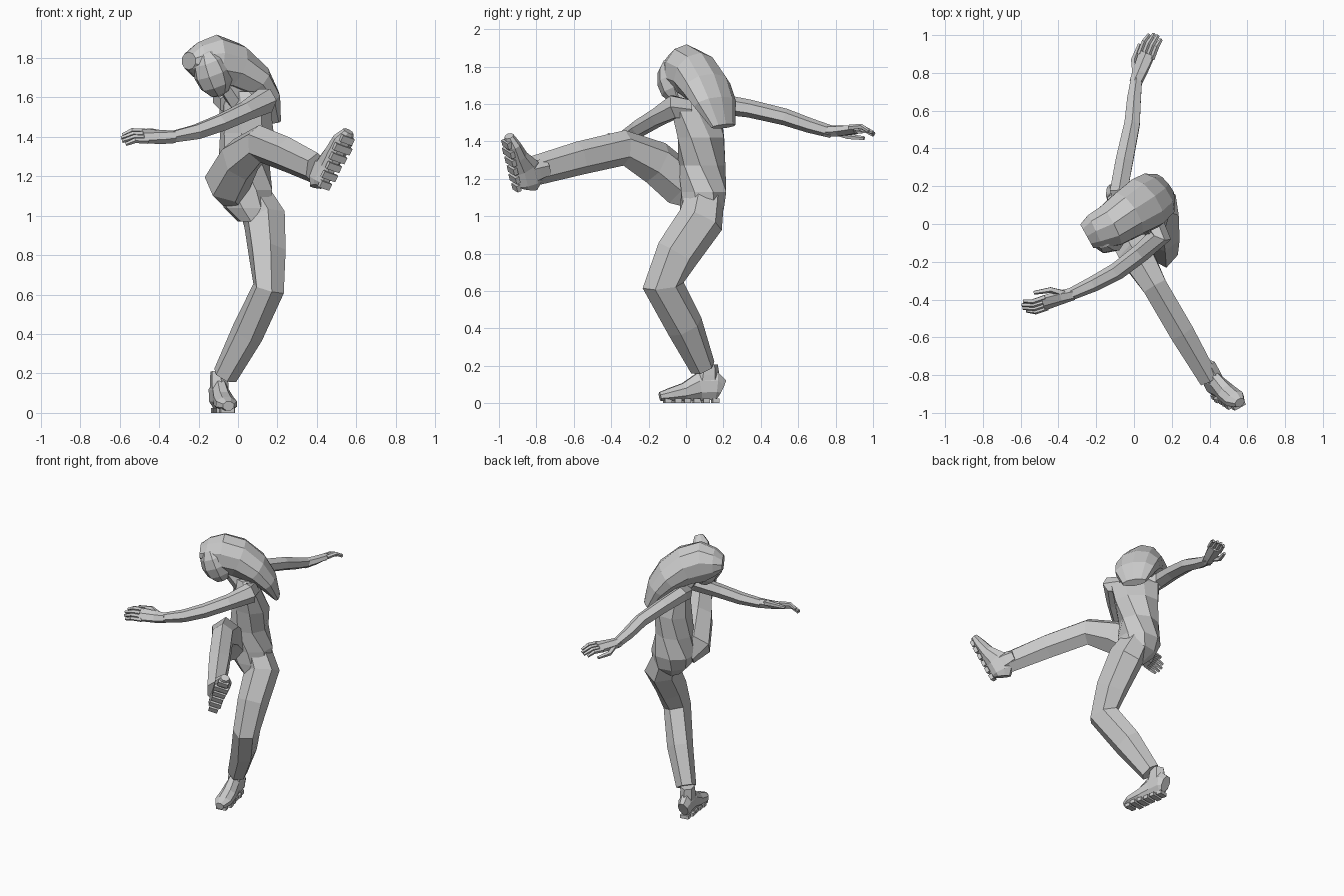
import bpy, bmesh, math
from mathutils import Vector, Matrix

I4 = Matrix.Identity(4)


def finish(name, bm, mat=I4):
    bmesh.ops.recalc_face_normals(bm, faces=bm.faces)
    me = bpy.data.meshes.new(name)
    bm.to_mesh(me)
    bm.free()
    me.transform(mat)
    ob = bpy.data.objects.new(name, me)
    bpy.context.collection.objects.link(ob)
    return ob


def skin(name, loops, mat=I4):
    """Join rings of points with faces and cap both ends."""
    bm = bmesh.new()
    rows = [[bm.verts.new(p) for p in loop] for loop in loops]
    n = len(rows[0])
    for r, s in zip(rows, rows[1:]):
        for i in range(n):
            j = (i + 1) % n
            bm.faces.new((r[i], r[j], s[j], s[i]))
    bm.faces.new(rows[0])
    bm.faces.new(rows[-1])
    return finish(name, bm, mat)


def ellipse(c, u, v, n):
    angs = [2 * math.pi * (i + .5) / n for i in range(n)]
    return [c + u * math.cos(t) + v * math.sin(t) for t in angs]


def tube(name, rings, side, n=6, mat=I4):
    """Rings are (x, y, z, half width along side, half depth)."""
    pts = [Vector(r[:3]) for r in rings]
    loops = []
    for i, r in enumerate(rings):
        t = (pts[min(i + 1, len(pts) - 1)] - pts[max(i - 1, 0)]).normalized()
        u = Vector(side)
        u = (u - t * u.dot(t)).normalized()
        loops.append(ellipse(pts[i], u * r[3], t.cross(u) * r[4], n))
    return skin(name, loops, mat)


def frame(origin, x, z):
    x = Vector(x).normalized()
    z = Vector(z)
    z = (z - x * z.dot(x)).normalized()
    m = Matrix((x, z.cross(x), z)).transposed().to_4x4()
    m.translation = Vector(origin)
    return m


# Torso: horizontal sections that twist from the hips to the shoulders
sections = [(.075, .06, .97, .075, .08, 15), (.05, .085, 1.04, .125, .12, 10),
            (.035, .095, 1.13, .15, .13, 0), (.03, .085, 1.27, .13, .125, -25),
            (.045, .08, 1.42, .15, .12, -40), (.035, .055, 1.56, .165, .085, -46),
            (.02, .04, 1.63, .08, .055, -46)]
loops = []
for x, y, z, a, b, deg in sections:
    c, s = math.cos(math.radians(deg)), math.sin(math.radians(deg))
    loops.append(ellipse(Vector((x, y, z)), Vector((c, s, 0)) * a, Vector((-s, c, 0)) * b, 8))
skin("torso", loops)

# Neck and head
tube("neck", [(.03, .05, 1.54, .06, .06), (-.08, -.01, 1.70, .05, .05)], (.7, -.7, 0))
bm = bmesh.new()
bmesh.ops.create_uvsphere(bm, u_segments=8, v_segments=6, radius=1)
bmesh.ops.scale(bm, vec=(.10, .095, .13), verts=bm.verts)
finish("head", bm, frame((-.13, -.06, 1.725), (-.72, -.5, -.35), (-.5, -.3, .8)))

# Long hair sweeping over the head and down the back
tube("hair", [(-.25, -.065, 1.785, .075, .045), (-.205, -.04, 1.785, .10, .095),
              (-.125, -.01, 1.78, .12, .14), (-.035, .05, 1.755, .135, .13),
              (.06, .11, 1.685, .15, .10), (.12, .155, 1.60, .135, .07),
              (.165, .20, 1.48, .08, .025)], (-.6, .8, 0), 10)

# Legs
tube("standing_leg", [(.06, .11, 1.14, .085, .10), (.135, .08, .98, .112, .125),
                      (.15, -.045, .80, .098, .118), (.155, -.122, .63, .083, .112),
                      (.05, -.005, .41, .082, .10), (-.065, .09, .19, .065, .07)],
     (1, .15, 0))
tube("kicking_leg", [(-.03, .05, 1.11, .08, .09), (-.055, -.02, 1.165, .115, .125),
                     (.01, -.16, 1.285, .10, .12), (.11, -.33, 1.365, .075, .095),
                     (.25, -.57, 1.31, .075, .09), (.395, -.82, 1.24, .06, .08)],
     (.86, .5, 0))


# Shoes with an ankle and tread blocks; local x runs heel to toe
def foot(prefix, heel, toe_dir, up):
    m = frame(heel, toe_dir, up)
    tube(prefix + "_shoe", [(0, 0, .075, .035, .055), (.03, 0, .09, .048, .08),
                            (.12, 0, .088, .045, .08), (.20, 0, .06, .055, .052),
                            (.28, 0, .045, .058, .038), (.335, 0, .035, .03, .025)],
         (0, 1, 0), 8, m)
    tube(prefix + "_ankle", [(.08, 0, .08, .048, .075), (.075, 0, .15, .048, .065),
                             (.07, 0, .21, .045, .05)], (0, 1, 0), 6, m)
    bm = bmesh.new()
    for i in range(6):
        w = (.06, .08, .075, .085, .095, .07)[i]
        block = Matrix.Translation((.035 + .052 * i, 0, .012)) @ Matrix.Diagonal((.036, w, .024, 1))
        bmesh.ops.create_cube(bm, size=1, matrix=block)
    finish(prefix + "_tread", bm, m)


foot("standing", (-.11, .19, 0), (.06, -.32, 0), (0, 0, 1))
foot("kicking", (.43, -.91, 1.12), (.14, -.065, .29), (-.42, .8, .1))

# Arms
tube("front_arm", [(.10, .0, 1.57, .06, .06), (.14, -.06, 1.585, .07, .06),
                   (.04, -.15, 1.53, .052, .05), (-.09, -.25, 1.47, .047, .047),
                   (-.21, -.315, 1.425, .042, .042), (-.33, -.37, 1.40, .033, .033)],
     (0, 0, 1))
tube("rear_arm", [(-.04, .08, 1.57, .06, .06), (-.08, .18, 1.60, .055, .055),
                  (-.05, .34, 1.575, .053, .048), (-.01, .53, 1.53, .047, .045),
                  (.0, .66, 1.485, .042, .04), (.015, .78, 1.45, .033, .033)],
     (1, 0, 0))


# Hands; local x runs wrist to fingertips, y is across the palm
def hand(prefix, wrist, direction, up, thumb):
    m = frame(wrist, direction, up)
    tube(prefix + "_palm", [(-.02, 0, 0, .034, .034), (.05, 0, 0, .042, .03),
                            (.15, 0, .008, .05, .022)], (0, 1, 0), 6, m)
    for i in range(4):
        y = (i - 1.5) * .025
        tip = .265 - .014 * abs(i - 1.5)
        tube(f"{prefix}_finger_{i + 1}", [(.13, y, .008, .014, .015), (.20, y, .014, .014, .014),
                                          (tip, y * .95, -.012, .01, .01)], (0, 1, 0), 5, m)
    tube(prefix + "_thumb", [(.03, thumb * .02, 0, .02, .02), (.09, thumb * .06, -.012, .017, .016),
                             (.18, thumb * .065, -.02, .011, .011)], (0, 1, 0), 5, m)


hand("front_hand", (-.34, -.375, 1.40), (-.25, -.07, -.005), (.1, -.65, .75), -1)
hand("rear_hand", (.015, .765, 1.455), (.09, .22, .0), (-.35, 0, 1), 1)
